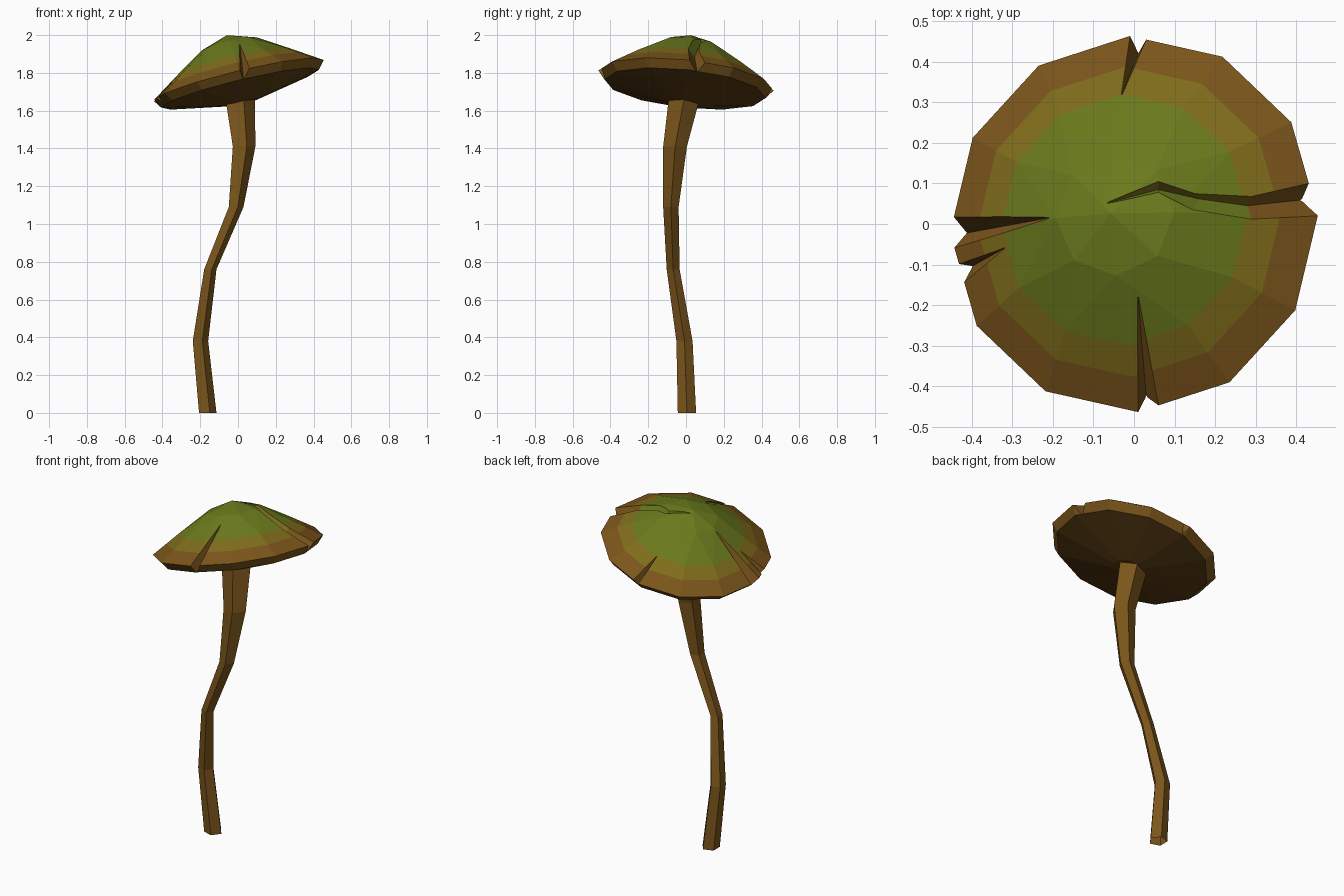
import bpy, bmesh, math
from mathutils import Vector, Matrix
from mathutils.bvhtree import BVHTree

if "Cube" in bpy.data.objects:
    bpy.data.objects.remove(bpy.data.objects["Cube"])


def material(name, rgb):
    m = bpy.data.materials.new(name)
    m.diffuse_color = (*rgb, 1)
    m.use_nodes = True
    m.node_tree.nodes["Principled BSDF"].inputs["Base Color"].default_value = m.diffuse_color
    return m


MATS = [material("moss green", (0.145, 0.195, 0.012)),
        material("olive yellow", (0.215, 0.152, 0.011)),
        material("bark brown", (0.200, 0.092, 0.011)),
        material("dark gill brown", (0.110, 0.050, 0.007))]
GREEN, OLIVE, BROWN, GILL = range(4)


def finish(bm, name):
    mesh = bpy.data.meshes.new(name)
    bmesh.ops.recalc_face_normals(bm, faces=bm.faces[:])
    bm.to_mesh(mesh)
    bm.free()
    for m in MATS:
        mesh.materials.append(m)
    ob = bpy.data.objects.new(name, mesh)
    bpy.context.collection.objects.link(ob)
    return ob


def loft(name, sections, colors, ends=True):
    """Skin equal-sized point rings; per segment (first face colour, other colour)."""
    bm = bmesh.new()
    rings = [[bm.verts.new(p) for p in s] for s in sections]
    n = len(rings[0])
    for a, b, c in zip(rings, rings[1:], colors):
        for i in range(n):
            j = (i + 1) % n
            bm.faces.new((a[i], a[j], b[j], b[i])).material_index = c[min(i, 1)]
    if ends:
        bm.faces.new(rings[0])
        bm.faces.new(rings[-1])
    return finish(bm, name)


def circle(x, y, z, r, n, phase=0.0):
    return [Vector((x + r * math.cos(phase + math.tau * i / n),
                    y + r * math.sin(phase + math.tau * i / n), z)) for i in range(n)]


# Stem: bent five-sided tube, open at the foot
path = [(-0.165, 0.005, 0.0, 0.051), (-0.203, -0.008, 0.38, 0.045),
        (-0.15, -0.068, 0.76, 0.036), (-0.014, -0.08, 1.09, 0.043),
        (0.026, -0.058, 1.41, 0.066), (0.004, -0.01, 1.66, 0.086),
        (0.0, 0.0, 1.71, 0.088)]
loft("stem", [circle(*p, 5) for p in path], [(BROWN, BROWN)] * 6, ends=False)

# Cap: tilted convex dome made from rings (radius, height, sides)
NORMAL = Vector((-0.244, 0.11, 1)).normalized()
TILT = Matrix.Translation((0, 0, 1.76)) @ \
    Vector((0, 0, 1)).rotation_difference(NORMAL).to_matrix().to_4x4()
rings = [(0.15, 0.2, 8), (0.312, 0.1, 12), (0.385, 0.053, 12),
         (0.467, 0.0, 12), (0.43, -0.045, 12), (0.08, -0.12, 12)]
bm = bmesh.new()
bm.verts.new((0, 0, 0.248))
for r, h, n in rings:
    for p in circle(0, 0, h, r, n, math.radians(2)):
        bm.verts.new(p)
bmesh.ops.convex_hull(bm, input=bm.verts[:])
for f in bm.faces:
    h = sum(v.co.z for v in f.verts) / len(f.verts)
    f.material_index = (GREEN if h > 0.101 else OLIVE if h > 0.0531
                        else BROWN if h > -0.0449 else GILL)
bm.transform(TILT)
tree = BVHTree.FromBMesh(bm)
cap = finish(bm, "cap")


def on_cap(x, y, drop=0.0):
    hit = tree.ray_cast(Vector((x, y, 3)), Vector((0, 0, -1)))[0]
    z = hit.z if hit and hit.z > 1.5 else 1.76 + 0.244 * x - 0.11 * y
    return Vector((x, y, z - drop))


def crack(stations, colors):
    """Cut a V groove; station = (floor xy, depth, one edge xy, other edge xy)."""
    up = Vector((0, 0, 0.12))
    secs = []
    for floor, depth, a, b in stations:
        a, b = on_cap(*a), on_cap(*b)
        secs.append([on_cap(*floor, depth), a, a + up, b + up, b])
    # run the last section out past the rim
    secs[-1] = [p + (q - p) * 1.25 for p, q in zip(secs[-2], secs[-1])]
    cutter = loft("crack_cutter", secs, colors)
    cutter.hide_render = True
    mod = cap.modifiers.new("crack", 'BOOLEAN')
    mod.operation, mod.solver, mod.object = 'DIFFERENCE', 'EXACT', cutter
    bpy.context.view_layer.objects.active = cap
    bpy.ops.object.modifier_apply(modifier=mod.name)
    bpy.data.objects.remove(cutter)


def tip(x, y, dx, dy):
    e = 0.0015
    return ((x, y), 0.002, (x + e * dx, y + e * dy), (x - e * dx, y - e * dy))


# Rim splits: back, front and two on the left
crack([tip(-0.03, 0.32, -1, 0),
       ((0.01, 0.42), 0.07, (-0.01, 0.465), (0.03, 0.455))], [(BROWN, BROWN)])
crack([tip(0.01, -0.18, -1, 0),
       ((0.03, -0.425), 0.07, (0.01, -0.46), (0.06, -0.445))], [(BROWN, BROWN)])
crack([tip(-0.21, 0.015, 0, 1),
       ((-0.40, -0.02), 0.07, (-0.45, 0.02), (-0.45, -0.063))], [(GILL, BROWN)])
crack([tip(-0.32, -0.06, 0, 1),
       ((-0.40, -0.105), 0.06, (-0.445, -0.10), (-0.42, -0.145))], [(GILL, BROWN)])

# Long crooked crack from the peak to the right rim
crack([tip(-0.065, 0.052, 0, 1),
       ((0.06, 0.085), 0.025, (0.06, 0.105), (0.06, 0.078)),
       ((0.16, 0.062), 0.03, (0.15, 0.075), (0.145, 0.035)),
       ((0.28, 0.045), 0.04, (0.29, 0.068), (0.29, 0.012)),
       ((0.42, 0.06), 0.07, (0.43, 0.10), (0.45, 0.02))],
      [(OLIVE, GREEN), (OLIVE, GREEN), (OLIVE, GREEN), (BROWN, BROWN)])
